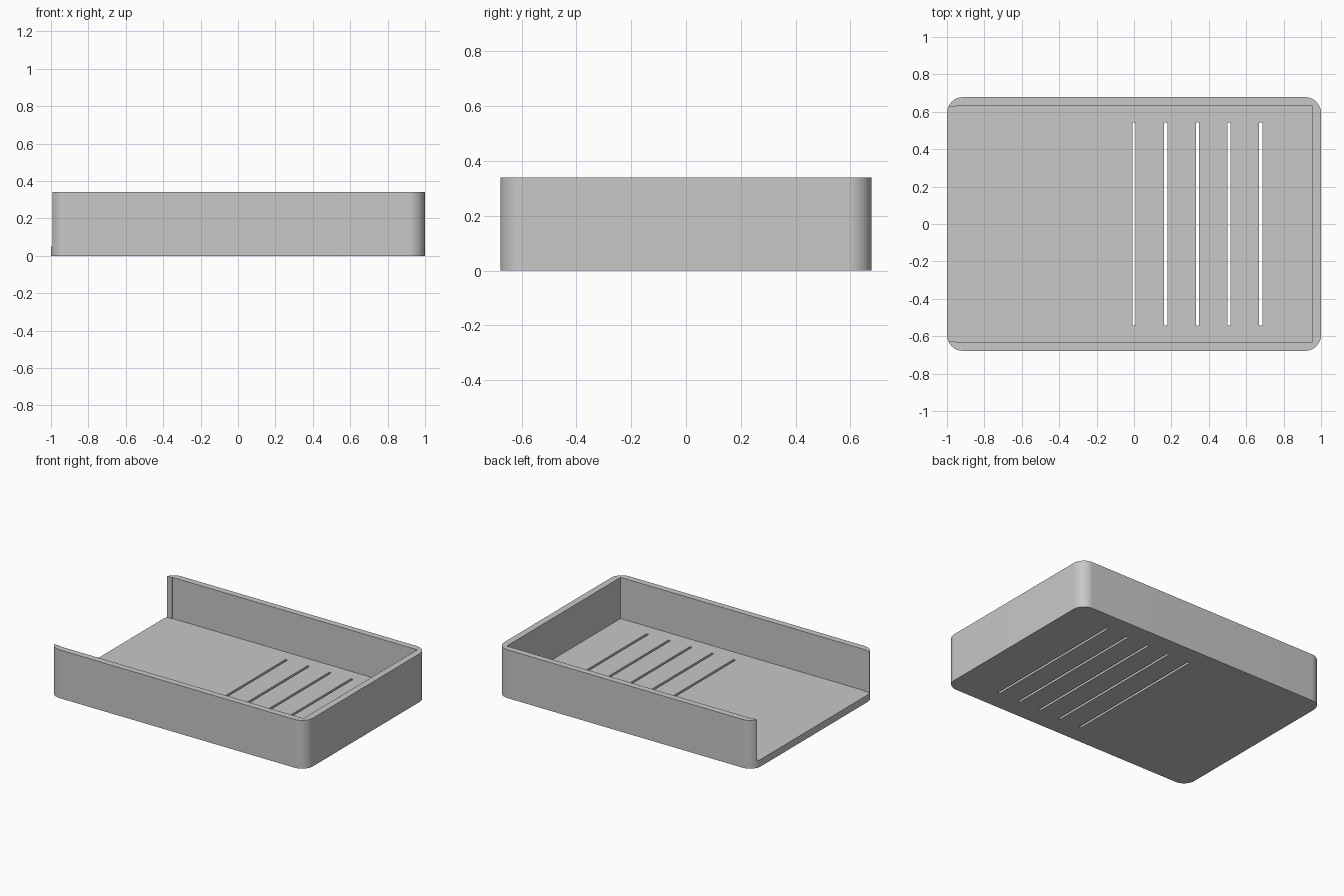
import bpy
import bmesh
from math import radians, cos, sin

default = bpy.data.objects.get("Cube")
if default:
    bpy.data.objects.remove(default, do_unlink=True)

HALF_X, HALF_Y, HEIGHT = 1.0, 0.678, 0.34
RADIUS, FLOOR = 0.085, 0.05
IN_X, IN_Y, OPEN_Y = 0.953, 0.633, 0.627
SLOT_PITCH, SLOT_HALF_W, SLOT_HALF_L = 0.1695, 0.0085, 0.542
STEPS = 16

grey = bpy.data.materials.new("light_grey")
grey.use_nodes = True
colour = (0.58, 0.58, 0.58, 1)
grey.diffuse_color = colour
grey.node_tree.nodes["Principled BSDF"].inputs["Base Color"].default_value = colour


def prism(name, outline, z0, z1):
    """Extrude a flat outline from z0 up to z1."""
    bm = bmesh.new()
    base = bm.faces.new([bm.verts.new((x, y, z0)) for x, y in outline])
    top = bmesh.ops.extrude_face_region(bm, geom=[base])["geom"]
    bmesh.ops.translate(bm, vec=(0, 0, z1 - z0),
                        verts=[v for v in top if isinstance(v, bmesh.types.BMVert)])
    bmesh.ops.recalc_face_normals(bm, faces=bm.faces)
    mesh = bpy.data.meshes.new(name)
    bm.to_mesh(mesh)
    bm.free()
    mesh.materials.append(grey)
    obj = bpy.data.objects.new(name, mesh)
    bpy.context.collection.objects.link(obj)
    return obj


def cut(target, cutter):
    """Subtract the cutter from the target and discard it."""
    mod = target.modifiers.new("cut", "BOOLEAN")
    mod.operation = "DIFFERENCE"
    mod.solver = "EXACT"
    mod.object = cutter
    bpy.context.view_layer.objects.active = target
    bpy.ops.object.modifier_apply(modifier=mod.name)
    bpy.data.objects.remove(cutter, do_unlink=True)


# Solid body with rounded upright corners
outline = []
for quarter, (sx, sy) in enumerate([(1, 1), (-1, 1), (-1, -1), (1, -1)]):
    for i in range(STEPS + 1):
        a = radians(90 * (quarter + i / STEPS))
        outline.append((sx * (HALF_X - RADIUS) + RADIUS * cos(a),
                        sy * (HALF_Y - RADIUS) + RADIUS * sin(a)))
tray = prism("tray", outline, 0, HEIGHT)

# Hollow with a slightly narrower mouth through one end
half = [(IN_X, IN_Y), (-IN_X, IN_Y), (-IN_X, OPEN_Y), (-1.2, OPEN_Y)]
hollow = half + [(x, -y) for x, y in reversed(half)]
cut(tray, prism("hollow_cutter", hollow, FLOOR, HEIGHT + 0.2))

# Drain slots through the floor
for i in range(5):
    x = i * SLOT_PITCH
    slot = [(x + sx * SLOT_HALF_W, sy * SLOT_HALF_L)
            for sx, sy in [(1, 1), (-1, 1), (-1, -1), (1, -1)]]
    cut(tray, prism("slot_cutter", slot, -0.1, FLOOR + 0.1))

# Smooth corners, crisp edges
bpy.ops.object.select_all(action="DESELECT")
tray.select_set(True)
bpy.context.view_layer.objects.active = tray
bpy.ops.object.shade_smooth_by_angle(angle=radians(20))
